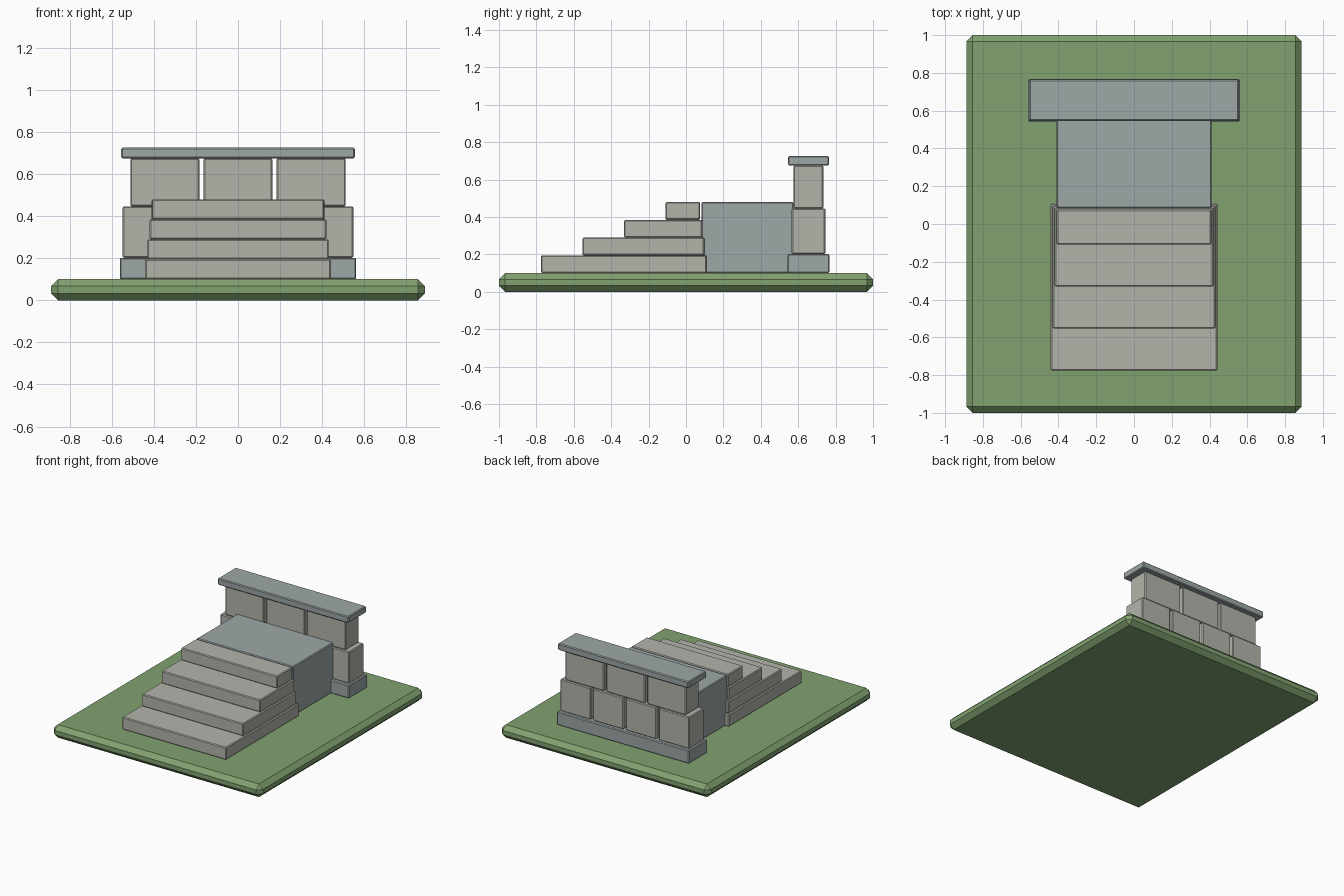
import bpy
import bmesh

if "Cube" in bpy.data.objects:
    bpy.data.objects.remove(bpy.data.objects["Cube"])


def material(name, color):
    m = bpy.data.materials.new(name)
    m.diffuse_color = (*color, 1)
    m.use_nodes = True
    m.node_tree.nodes["Principled BSDF"].inputs["Base Color"].default_value = m.diffuse_color
    return m


grass = material("grass", (0.22, 0.36, 0.16))
stone = material("stone", (0.45, 0.46, 0.41))
slate = material("slate", (0.34, 0.39, 0.39))


def block(name, x, y, z, mat, bevel=0.006):
    """Chamfered box spanning the (min, max) ranges x, y, z."""
    bm = bmesh.new()
    bmesh.ops.create_cube(bm, size=1)
    for v in bm.verts:
        for i, (lo, hi) in enumerate((x, y, z)):
            v.co[i] = hi if v.co[i] > 0 else lo
    bmesh.ops.bevel(bm, geom=bm.edges[:], offset=bevel, segments=1,
                    affect='EDGES', profile=0.5)
    me = bpy.data.meshes.new(name)
    bm.to_mesh(me)
    bm.free()
    me.materials.append(mat)
    ob = bpy.data.objects.new(name, me)
    bpy.context.collection.objects.link(ob)
    return ob


def course(name, count, half, gap, y, z):
    """Row of equal stones between -half and half."""
    width = (2 * half - gap * (count - 1)) / count
    for i in range(count):
        x0 = -half + i * (width + gap)
        block(f"{name}_{i + 1}", (x0, x0 + width), y, z, stone)


# Lawn slab
block("lawn_base", (-0.888, 0.888), (-1, 1), (0, 0.1), grass, 0.033)

# Stairs, each tread slightly narrower and set back
backs = (0.11, 0.098, 0.087, 0.076)
for i, back in enumerate(backs):
    half = 0.441 - 0.0105 * i
    z0 = 0.1 + 0.095 * i
    block(f"step_{i + 1}", (-half, half), (-0.775 + 0.222 * i, back),
          (z0, z0 + 0.095), stone)

# Landing between the stairs and the wall
block("landing", (-0.41, 0.41), (0.083, 0.575), (0.1, 0.48), slate)

# Wall: plinth, two courses of stones, cap
block("wall_plinth", (-0.562, 0.562), (0.543, 0.767), (0.1, 0.202), slate)
course("lower_stone", 4, 0.548, 0.02, (0.565, 0.745), (0.202, 0.446))
course("upper_stone", 3, 0.512, 0.02, (0.575, 0.734), (0.446, 0.675))
block("wall_cap", (-0.555, 0.555), (0.546, 0.764), (0.675, 0.726), slate)
